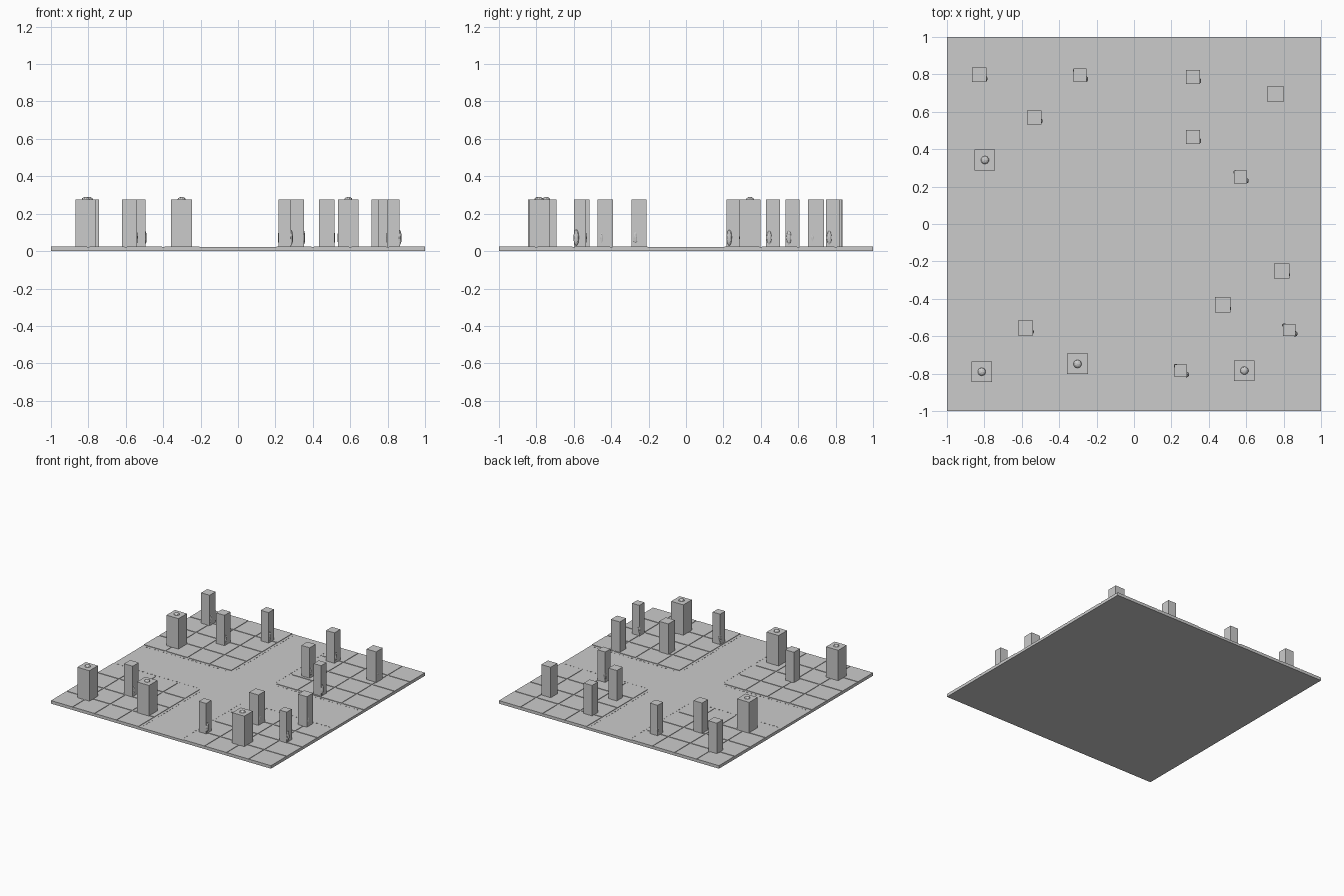
import bpy, bmesh
from mathutils import Matrix, Vector

if "Cube" in bpy.data.objects:
    bpy.data.objects.remove(bpy.data.objects["Cube"])

BASE, GROUND, TOP = 0.021, 0.025, 0.275


def add_box(bm, x0, x1, y0, y1, z0, z1):
    m = Matrix.Translation(((x0 + x1) / 2, (y0 + y1) / 2, (z0 + z1) / 2)) @ Matrix.Diagonal(
        (x1 - x0, y1 - y0, z1 - z0, 1))
    bmesh.ops.create_cube(bm, size=1, matrix=m)


def add_blob(bm, loc, scale, sub=2):
    m = Matrix.Translation(Vector(loc)) @ Matrix.Diagonal((*scale, 1))
    bmesh.ops.create_icosphere(bm, subdivisions=sub, radius=1, matrix=m)


def finish(bm, name):
    me = bpy.data.meshes.new(name)
    bm.to_mesh(me)
    bm.free()
    ob = bpy.data.objects.new(name, me)
    bpy.context.collection.objects.link(ob)
    return ob


# ground slab
bm = bmesh.new()
add_box(bm, -1, 1, -1, 1, 0, BASE)
finish(bm, "ground_slab")

# raised paving in the four quarters, leaving a crossroads
bm = bmesh.new()
STEP, GAP = 0.2, 0.006
for sx in (-1, 1):
    for sy in (-1, 1):
        for i in range(1, 5):
            for j in range(1, 5):
                xs = sorted((sx * (i * STEP + GAP), sx * min(1, (i + 1) * STEP - (GAP if i < 4 else 0))))
                ys = sorted((sy * (j * STEP + GAP), sy * min(1, (j + 1) * STEP - (GAP if j < 4 else 0))))
                add_box(bm, *xs, *ys, BASE - 0.002, GROUND)
finish(bm, "paving_tiles")

# dotted edge markers along the roads
bm = bmesh.new()
for s in (-0.185, 0.185):
    for d in (-1, 1):
        for k in range(20):
            t = d * (0.24 + k * 0.038)
            add_box(bm, t - 0.006, t + 0.006, s - 0.003, s + 0.003, BASE - 0.002, BASE + 0.002)
            add_box(bm, s - 0.003, s + 0.003, t - 0.006, t + 0.006, BASE - 0.002, BASE + 0.002)
finish(bm, "road_markers")

# wide towers with a small faceted dome on the roof
WIDE = [(-0.797, 0.342), (-0.814, -0.79), (-0.302, -0.748), (0.59, -0.784)]
for n, (x, y) in enumerate(WIDE):
    h = 0.055
    bm = bmesh.new()
    add_box(bm, x - h, x + h, y - h, y + h, BASE, TOP)
    finish(bm, f"wide_tower_{n + 1}")
    bm = bmesh.new()
    add_blob(bm, (x, y, TOP), (0.022, 0.022, 0.015))
    finish(bm, f"roof_dome_{n + 1}")

# slim towers with shrubs pressing out at the foot: x, y, width
SLIM = [
    (-0.827, 0.797, 0.078), (-0.289, 0.795, 0.071), (-0.533, 0.57, 0.076),
    (0.315, 0.786, 0.076), (0.315, 0.465, 0.076), (0.756, 0.695, 0.086),
    (0.569, 0.251, 0.068), (0.79, -0.251, 0.081), (0.475, -0.431, 0.084),
    (-0.58, -0.556, 0.078), (0.83, -0.567, 0.066), (0.25, -0.785, 0.067),
]
for n, (x, y, w) in enumerate(SLIM):
    h = w / 2
    bm = bmesh.new()
    add_box(bm, x - h, x + h, y - h, y + h, BASE, TOP)
    finish(bm, f"slim_tower_{n + 1}")
    bm = bmesh.new()
    add_blob(bm, (x + 0.031, y - 0.020, 0.072), (0.014, 0.015, 0.045))
    if w < 0.075:
        add_blob(bm, (x - 0.027, y + 0.026, 0.072), (0.011, 0.011, 0.04))
    finish(bm, f"shrub_{n + 1}")
